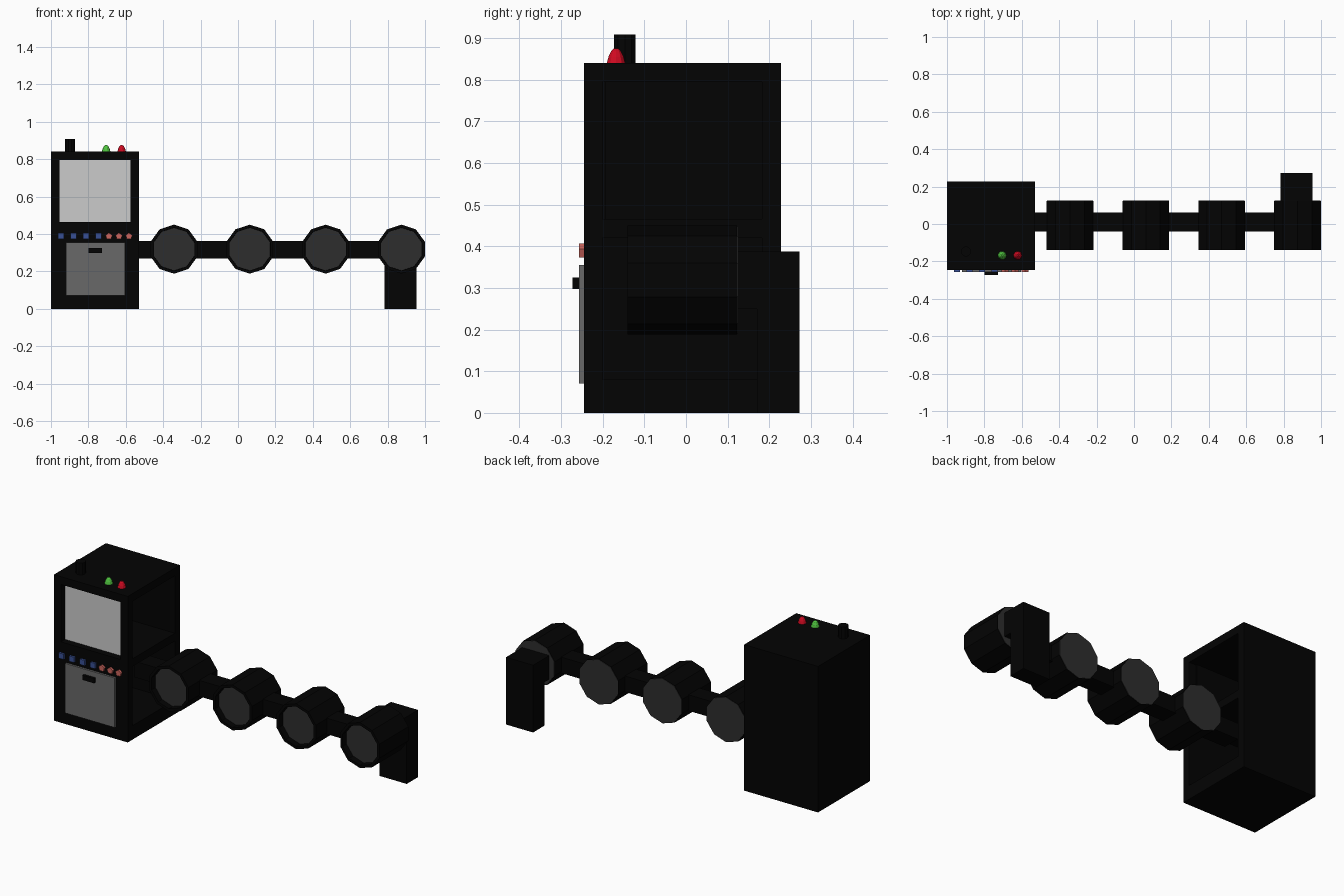
import bpy, bmesh, math
from mathutils import Matrix, Vector

if "Cube" in bpy.data.objects:
    bpy.data.objects.remove(bpy.data.objects["Cube"])


def mat(name, r, g, b):
    m = bpy.data.materials.new(name)
    m.diffuse_color = (r, g, b, 1)
    m.use_nodes = True
    m.node_tree.nodes["Principled BSDF"].inputs["Base Color"].default_value = m.diffuse_color
    return m


BLACK = mat("black", .001, .001, .001)
DARK = mat("dark_grey", .027, .027, .027)
GREY = mat("door_grey", .14, .14, .14)
GLASS = mat("screen_grey", .56, .56, .56)
BLUE = mat("blue", .04, .08, .3)
PINK = mat("salmon", .6, .13, .11)
GREEN = mat("green", .08, .55, .05)
RED = mat("red", .62, .003, .015)


def finish(name, bm, m):
    bmesh.ops.recalc_face_normals(bm, faces=bm.faces)
    me = bpy.data.meshes.new(name)
    bm.to_mesh(me)
    bm.free()
    me.materials.append(m)
    ob = bpy.data.objects.new(name, me)
    bpy.context.collection.objects.link(ob)
    return ob


def box(name, x, y, z, m):
    bm = bmesh.new()
    lo, hi = Vector((x[0], y[0], z[0])), Vector((x[1], y[1], z[1]))
    M = Matrix.Translation((lo + hi) / 2) @ Matrix.Diagonal((*(hi - lo), 1))
    bmesh.ops.create_cube(bm, size=1, matrix=M)
    return finish(name, bm, m)


def prism_y(name, x, z, r, y0, y1, sides, m, rim=0, depth=0):
    """Cylinder along y with one corner pointing up; optional recessed front."""
    bm = bmesh.new()
    ring = [bm.verts.new((x + r * math.sin(i * math.tau / sides), y0,
                          z + r * math.cos(i * math.tau / sides))) for i in range(sides)]
    front = bm.faces.new(ring)
    ext = bmesh.ops.extrude_face_region(bm, geom=[front], use_keep_orig=True)
    bmesh.ops.translate(bm, vec=(0, y1 - y0, 0),
                        verts=[v for v in ext["geom"] if isinstance(v, bmesh.types.BMVert)])
    if rim:
        bmesh.ops.recalc_face_normals(bm, faces=bm.faces)
        bmesh.ops.inset_region(bm, faces=[front], thickness=rim)
        bmesh.ops.inset_region(bm, faces=[front], thickness=.0005)
        bmesh.ops.translate(bm, vec=(0, depth, 0), verts=front.verts[:])
    return finish(name, bm, m)


def lathe(name, x, y, profile, sides, m):
    """Stack of rings from (radius, height) pairs."""
    bm = bmesh.new()
    rings = [[bm.verts.new((x + r * math.cos(i * math.tau / sides),
                            y + r * math.sin(i * math.tau / sides), z))
              for i in range(sides)] for r, z in profile]
    for a, b in zip(rings, rings[1:]):
        for i in range(sides):
            j = (i + 1) % sides
            bm.faces.new((a[i], a[j], b[j], b[i]))
    bm.faces.new(rings[0])
    bm.faces.new(rings[-1])
    return finish(name, bm, m)


# Cabinet shell, open on the right side
X0, X1, Y0, Y1, H, T = -1, -.53, -.245, .228, .84, .045
box("cabinet_bottom", (X0, X1), (Y0, Y1), (0, .08), BLACK)
box("cabinet_top", (X0, X1), (Y0, Y1), (H - T, H), BLACK)
box("cabinet_left_wall", (X0, X0 + T), (Y0, Y1), (.08, H - T), BLACK)
box("cabinet_back_wall", (X0 + T, X1), (Y1 - T, Y1), (.08, H - T), BLACK)
box("cabinet_shelf", (X0 + T, X1), (Y0 + T, Y1 - T), (.42, .465), BLACK)
box("cabinet_front_lower", (X0 + T, X1), (Y0, Y0 + T), (.08, .465), BLACK)
box("cabinet_front_post", (X1 - T, X1), (Y0, Y0 + T), (.465, H - T), BLACK)

# Screen set back in the front frame, with a dark backing
box("screen", (X0 + T, X1 - T), (-.207, -.2), (.465, H - T), GLASS)
box("screen_backing", (X0 + T, X1 - T), (-.2, -.192), (.465, H - T), BLACK)

# Lower door and handle
box("door", (-.92, -.605), (-.257, Y0), (.07, .355), GREY)
box("door_handle", (-.80, -.727), (-.272, -.256), (.298, .325), BLACK)

# Control buttons
for i in range(4):
    x = -.946 + i * .067
    box(f"square_button_{i + 1}", (x - .016, x + .016), (-.257, Y0), (.374, .405), BLUE)
for i in range(3):
    prism_y(f"round_button_{i + 1}", -.69 + i * .0535, .388, .019, -.257, Y0, 5, PINK)

# Top lamps and knob
dome = [(.023, H), (.019, H + .015), (.012, H + .029), (.005, H + .035)]
lathe("green_lamp", -.705, -.168, dome, 10, GREEN)
lathe("red_lamp", -.622, -.168, dome, 10, RED)
lathe("top_knob", -.898, -.147, [(.027, H), (.027, H + .068)], 10, BLACK)

# Beam carrying the row of drums, each drum hollowed at the front
box("beam", (-.63, .87), (-.04, .062), (.27, .362), BLACK)
for i in range(4):
    x = -.342 + i * .4053
    prism_y(f"drum_{i + 1}", x, .319, .131, -.14, .123, 10, BLACK, rim=.016, depth=.036)
    prism_y(f"drum_front_disc_{i + 1}", x, .319, .114, -.106, -.103, 10, DARK)
    prism_y(f"drum_back_disc_{i + 1}", x, .319, .129, .122, .125, 10, DARK)

# Rear support leg under the last drum
box("support_leg", (.783, .955), (.17, .272), (0, .387), BLACK)
box("leg_bracket", (.783, .955), (.12, .172), (.25, .387), BLACK)
